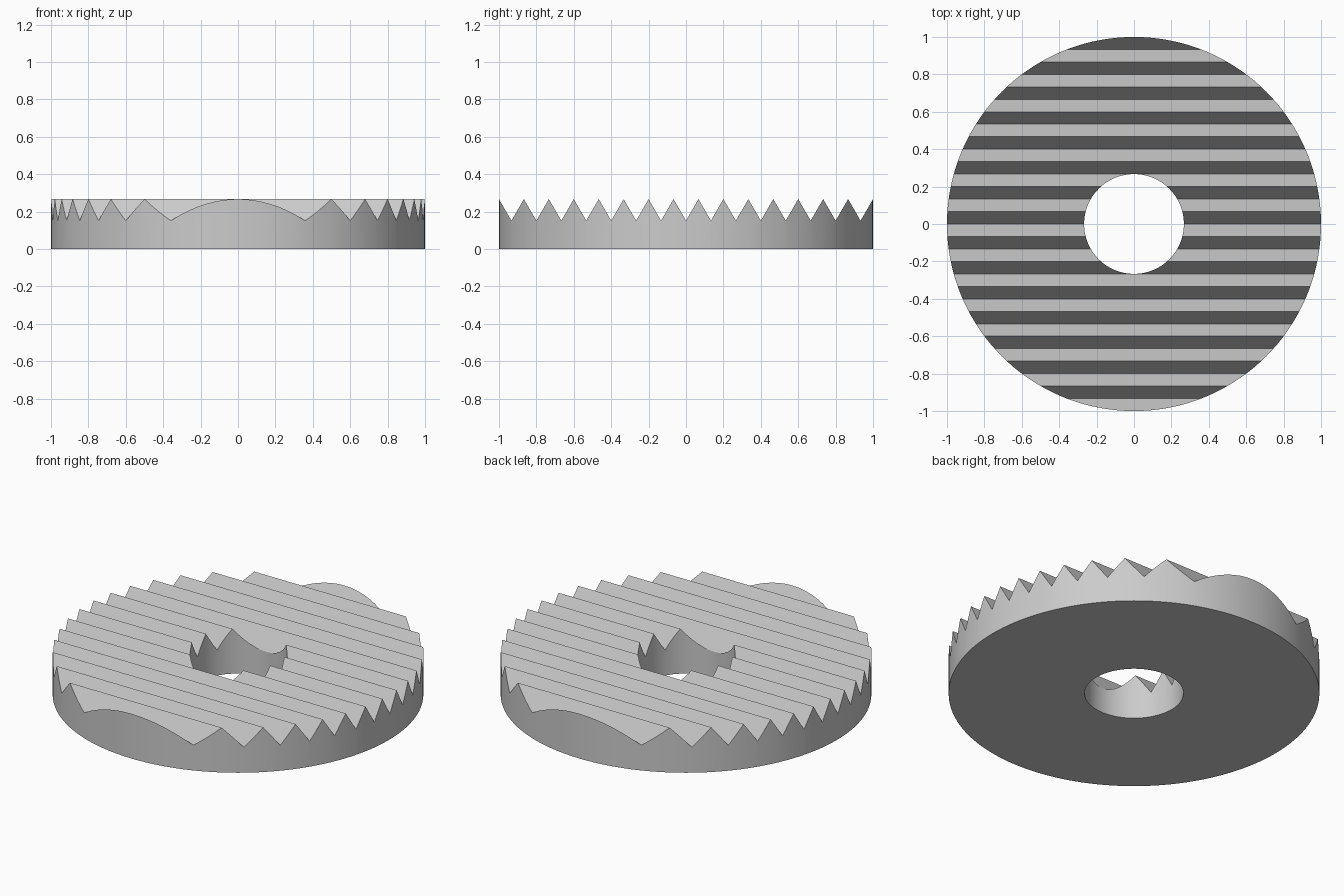
import bpy, bmesh, math

if "Cube" in bpy.data.objects:
    bpy.data.objects.remove(bpy.data.objects["Cube"])

OUTER, HOLE = 1.0, 4 / 15      # radii
TOP = 4 / 15                   # height at the ridges
HALF_PITCH = 1 / 15            # ridge to valley distance along y
DEPTH = 2 * HALF_PITCH * math.sin(math.radians(60))  # equilateral grooves
SEGMENTS = 144


def groove_height(y):
    """Zigzag height: valley at y = 0, ridges at odd multiples of HALF_PITCH."""
    t = (abs(y) / HALF_PITCH) % 2.0
    return TOP - DEPTH * abs(t - 1.0)


# Flat washer: one closed rectangular section per segment
bm = bmesh.new()
section = [(OUTER, 0), (OUTER, TOP), (HOLE, TOP), (HOLE, 0)]
rings = []
for i in range(SEGMENTS):
    a = 2 * math.pi * i / SEGMENTS
    rings.append([bm.verts.new((r * math.cos(a), r * math.sin(a), z)) for r, z in section])
for i in range(SEGMENTS):
    a, b = rings[i], rings[(i + 1) % SEGMENTS]
    for j in range(4):
        k = (j + 1) % 4
        bm.faces.new((a[j], b[j], b[k], a[k]))

# Cut along every ridge and valley line, then fold the top into grooves
for k in range(-14, 15):
    bmesh.ops.bisect_plane(bm, geom=bm.verts[:] + bm.edges[:] + bm.faces[:], dist=1e-5,
                           plane_co=(0, k * HALF_PITCH, 0), plane_no=(0, 1, 0))
for v in bm.verts:
    if v.co.z > TOP / 2:
        v.co.z = groove_height(v.co.y)
bmesh.ops.recalc_face_normals(bm, faces=bm.faces[:])

mesh = bpy.data.meshes.new("grooved_washer")
bm.to_mesh(mesh)
bm.free()
washer = bpy.data.objects.new("grooved_washer", mesh)
bpy.context.collection.objects.link(washer)

# Plain grey metal
grey = bpy.data.materials.new("light_grey")
grey.diffuse_color = (0.6, 0.6, 0.6, 1)
grey.use_nodes = True
grey.node_tree.nodes["Principled BSDF"].inputs["Base Color"].default_value = grey.diffuse_color
mesh.materials.append(grey)

# Smooth walls, crisp grooves
bpy.context.view_layer.objects.active = washer
washer.select_set(True)
bpy.ops.object.shade_smooth_by_angle(angle=math.radians(30))
